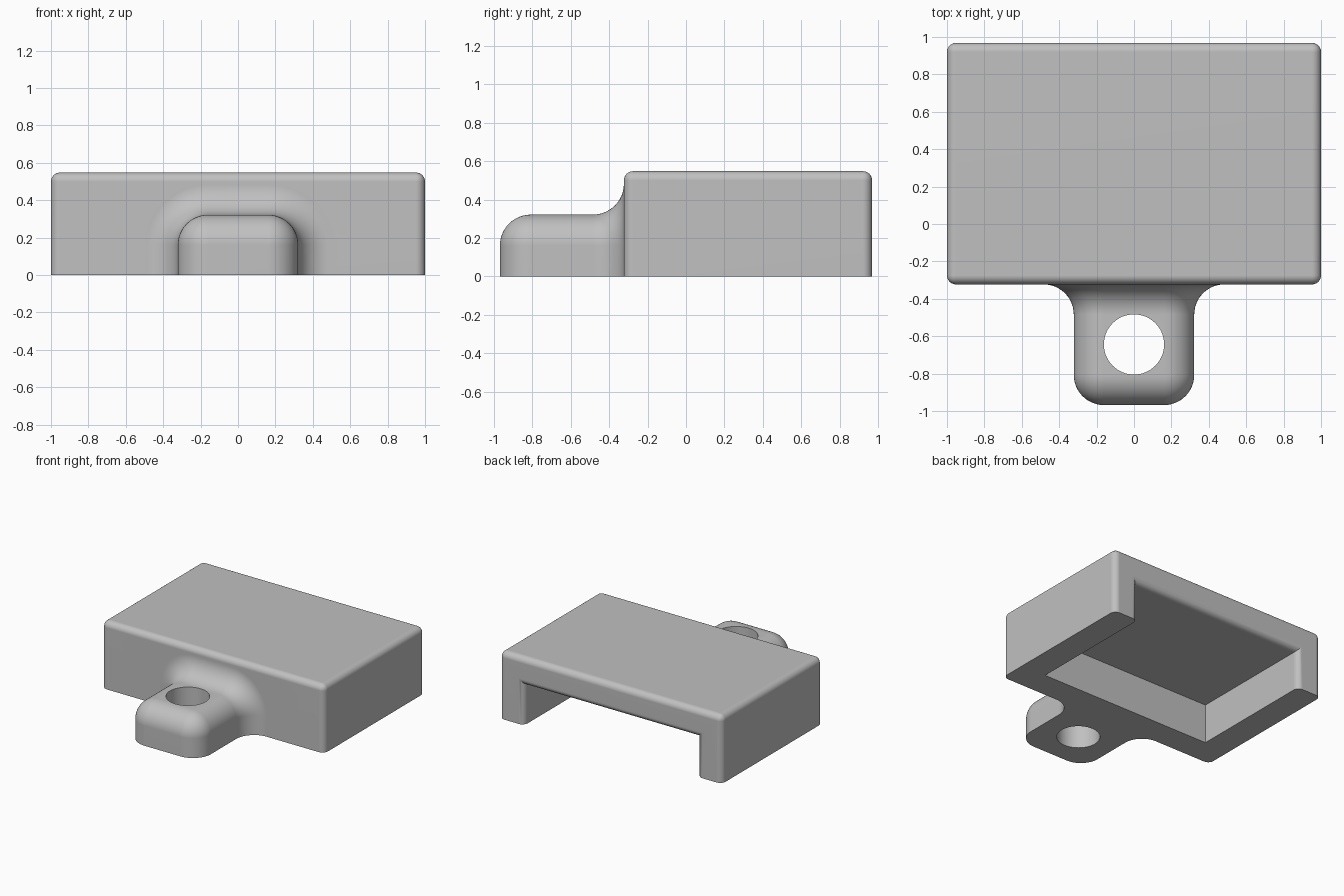
import bpy, bmesh, math

if "Cube" in bpy.data.objects:
    bpy.data.objects.remove(bpy.data.objects["Cube"], do_unlink=True)

W, FRONT, BACK, H = 1.0, -0.323, 0.968, 0.548   # housing extents
WALL, CAVITY_H = 0.222, 0.322                   # wall thickness, cavity height
EDGE_R = 0.048                                  # small edge rounding
R = 0.161                                       # lug rounding and hole radius
LUG_FRONT = -0.968
STEPS = 12

grey = bpy.data.materials.new("light_grey")
grey.use_nodes = True
COLOUR = (0.53, 0.53, 0.53, 1)
grey.diffuse_color = COLOUR
grey.node_tree.nodes["Principled BSDF"].inputs["Base Color"].default_value = COLOUR


def add_object(name, bm):
    bmesh.ops.recalc_face_normals(bm, faces=bm.faces[:])
    mesh = bpy.data.meshes.new(name)
    bm.to_mesh(mesh)
    bm.free()
    mesh.materials.append(grey)
    ob = bpy.data.objects.new(name, mesh)
    bpy.context.collection.objects.link(ob)
    return ob


def box(name, lo, hi):
    bm = bmesh.new()
    bmesh.ops.create_cube(bm, size=1)
    for v in bm.verts:
        v.co = [a + (c + 0.5) * (b - a) for a, b, c in zip(lo, hi, v.co)]
    return add_object(name, bm)


def combine(ob, tool, operation):
    """Apply a boolean and discard the tool object."""
    mod = ob.modifiers.new("combine", 'BOOLEAN')
    mod.operation, mod.object, mod.solver = operation, tool, 'EXACT'
    bpy.context.view_layer.objects.active = ob
    bpy.ops.object.modifier_apply(modifier=mod.name)
    bpy.data.objects.remove(tool, do_unlink=True)


# Housing, hollowed from below and open at the back
housing = box("housing", (-W, FRONT, 0), (W, BACK, H))
cavity = box("cavity_cutter", (WALL - W, FRONT + WALL, -0.2), (W - WALL, BACK + 0.2, CAVITY_H))
combine(housing, cavity, 'DIFFERENCE')

# Round the top, the upright corners and the rim of the back opening
bm = bmesh.new()
bm.from_mesh(housing.data)


def is_rounded(edge):
    a, b = (v.co for v in edge.verts)

    def both(axis, value):
        return abs(a[axis] - value) < 1e-4 and abs(b[axis] - value) < 1e-4

    if both(2, 0):
        return False
    upright_front = both(1, FRONT) and (both(0, W) or both(0, -W))
    return both(2, H) or both(1, BACK) or upright_front


bmesh.ops.bevel(bm, geom=[e for e in bm.edges if is_rounded(e)], offset=EDGE_R,
                segments=6, profile=0.5, affect='EDGES', clamp_overlap=True)
bm.to_mesh(housing.data)
bm.free()

# Lug: an arch outline swept along y, growing into the wall and shrinking at the tip
stations = [(FRONT + 0.1, R)]
for i in range(STEPS + 1):
    t = math.pi / 2 * i / STEPS
    stations.append((FRONT - R * (1 - math.cos(t)), R * (1 - math.sin(t))))
for i in range(STEPS + 1):
    t = math.pi / 2 * i / STEPS
    stations.append((LUG_FRONT + R * (1 - math.sin(t)), -R * (1 - math.cos(t))))

bm = bmesh.new()
rings = []
for y, grow in stations:
    arc = []
    for i in range(STEPS + 1):
        t = math.pi / 2 * i / STEPS
        arc.append((R + (R + grow) * math.cos(t), R + (R + grow) * math.sin(t)))
    half = [(2 * R + grow, 0)] + arc
    outline = half + [(-x, z) for x, z in reversed(half)]
    rings.append([bm.verts.new((x, y, z)) for x, z in outline])
for r0, r1 in zip(rings, rings[1:]):
    n = len(r0)
    for k in range(n):
        bm.faces.new((r0[k], r0[(k + 1) % n], r1[(k + 1) % n], r1[k]))
bm.faces.new(rings[0])
bm.faces.new(rings[-1])
bmesh.ops.remove_doubles(bm, verts=bm.verts[:], dist=1e-5)
lug = add_object("lug", bm)

# Bolt hole through the lug
bm = bmesh.new()
bmesh.ops.create_cone(bm, cap_ends=True, segments=64, radius1=R, radius2=R, depth=2)
bmesh.ops.translate(bm, verts=bm.verts[:], vec=(0, -4 * R, 0))
combine(lug, add_object("hole_cutter", bm), 'DIFFERENCE')

# Join the lug to the housing and smooth the rounded surfaces
combine(housing, lug, 'UNION')
housing.name = "housing_with_lug"
bpy.ops.object.select_all(action='DESELECT')
housing.select_set(True)
bpy.context.view_layer.objects.active = housing
bpy.ops.object.shade_smooth_by_angle(angle=math.radians(30))
weighted = housing.modifiers.new("clean_shading", 'WEIGHTED_NORMAL')
weighted.keep_sharp = True
